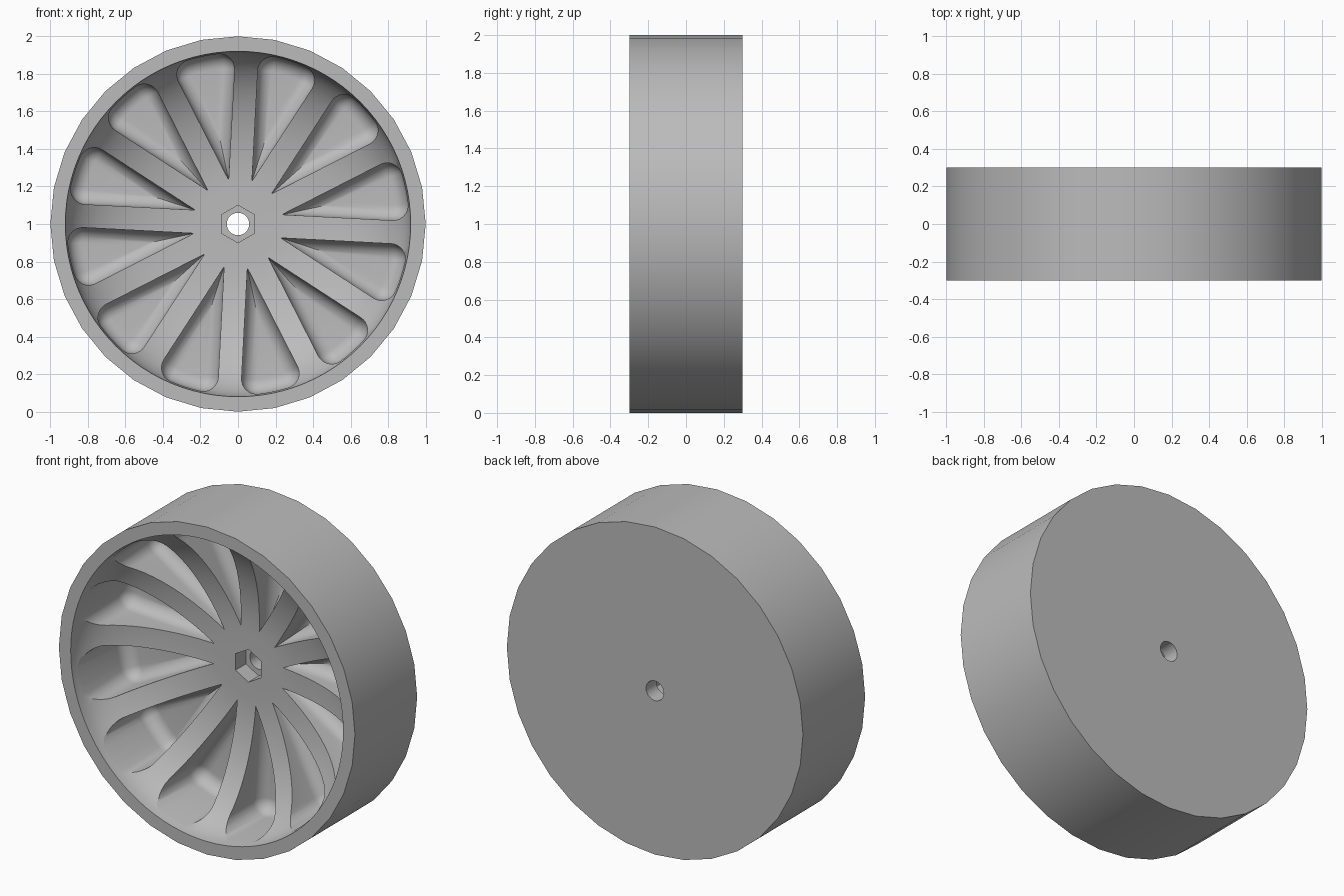
import bpy, bmesh
from math import sin, cos, pi, radians, sqrt, atan2
from mathutils import Vector

cube = bpy.data.objects.get("Cube")
if cube:
    bpy.data.objects.remove(cube)

FRONT, BACK, AXIS = -0.3, 0.3, 1.0      # wheel faces and axle height
HUB_Y, FLOOR_Y = 0.1, 0.2               # hub face and pocket floor
RIM, HUB = 0.92, 0.2                    # inner rim and flat hub radii
FILLET, TIP, POCKET_R = 0.08, 0.24, 0.912
HALF = radians(15)

mat = bpy.data.materials.new("light_grey")
mat.use_nodes = True
grey = (0.5, 0.5, 0.5, 1)
mat.diffuse_color = grey
mat.node_tree.nodes["Principled BSDF"].inputs["Base Color"].default_value = grey


def add_loft(bm, rings):
    """Skin a stack of equal-length rings and cap both ends."""
    loops = [[bm.verts.new(p) for p in ring] for ring in rings]
    for a, b in zip(loops, loops[1:]):
        for i in range(len(a)):
            j = (i + 1) % len(a)
            bm.faces.new((a[i], a[j], b[j], b[i]))
    bm.faces.new(loops[0])
    bm.faces.new(loops[-1])


def circle(r, y, n, start=pi / 2):
    return [Vector((r * cos(start + 2 * pi * i / n), y,
                    AXIS + r * sin(start + 2 * pi * i / n))) for i in range(n)]


def make(name, stacks):
    bm = bmesh.new()
    for rings in stacks:
        add_loft(bm, rings)
    bmesh.ops.remove_doubles(bm, verts=bm.verts, dist=1e-5)
    bmesh.ops.recalc_face_normals(bm, faces=bm.faces)
    mesh = bpy.data.meshes.new(name)
    bm.to_mesh(mesh)
    bm.free()
    mesh.materials.append(mat)
    obj = bpy.data.objects.new(name, mesh)
    bpy.context.collection.objects.link(obj)
    return obj


def pocket_outline(inset):
    """Wedge with rounded outer corners, pointing along +x."""
    a = TIP + FILLET / sin(HALF)
    s = -a * cos(HALF) + sqrt((POCKET_R - FILLET) ** 2 - (a * sin(HALF)) ** 2)
    cx, cz = a + s * cos(HALF), s * sin(HALF)
    low, high = atan2(cz, cx), HALF + pi / 2
    r = FILLET - inset
    corner = []
    for i in range(9):
        t = high + (low - high) * i / 8
        corner.append((cx + r * cos(t), cz + r * sin(t)))
    rim = [((POCKET_R - inset) * cos(t), (POCKET_R - inset) * sin(t))
           for t in (low / 2, 0, -low / 2)]
    mirrored = [(x, -z) for x, z in reversed(corner)]
    return [(TIP + inset / sin(HALF), 0)] + corner + rim + mirrored


def pocket(angle):
    """Straight walls with a rounded fillet down to the floor."""
    levels = [(0, FRONT - 0.1)]
    for i in range(9):
        t = pi / 2 * i / 8
        levels.append((FILLET * (1 - cos(t)),
                       FLOOR_Y - FILLET + FILLET * sin(t)))
    return [[Vector((x * cos(angle) - z * sin(angle), y,
                     AXIS + x * sin(angle) + z * cos(angle)))
             for x, z in pocket_outline(inset)] for inset, y in levels]


# Wheel blank
wheel = make("wheel", [[circle(1, FRONT, 32), circle(1, BACK, 32)]])

# Dish: flat hub sweeping up to the rim as a quarter ellipse
dish = [circle(RIM, FRONT - 0.1, 96)]
for i in range(17):
    t = pi / 2 * i / 16
    dish.append(circle(HUB + (RIM - HUB) * cos(t),
                       FRONT + (HUB_Y - FRONT) * sin(t), 96))

# Cutters: dish, twelve pockets, hexagonal seat and axle hole
cutters = [
    make("dish_cutter", [dish]),
    make("pocket_cutter", [pocket(radians(102 + 30 * k)) for k in range(12)]),
    make("hex_cutter", [[circle(0.1, FRONT, 6), circle(0.1, FLOOR_Y, 6)]]),
    make("axle_cutter", [[circle(0.06, FRONT, 32), circle(0.06, BACK + 0.1, 32)]]),
]
bpy.ops.object.select_all(action='DESELECT')
wheel.select_set(True)
bpy.context.view_layer.objects.active = wheel
for cutter in cutters:
    mod = wheel.modifiers.new(cutter.name, 'BOOLEAN')
    mod.operation = 'DIFFERENCE'
    mod.solver = 'EXACT'
    mod.object = cutter
    bpy.ops.object.modifier_apply(modifier=mod.name)
    bpy.data.objects.remove(cutter)

bpy.ops.object.shade_smooth_by_angle(angle=radians(30))
